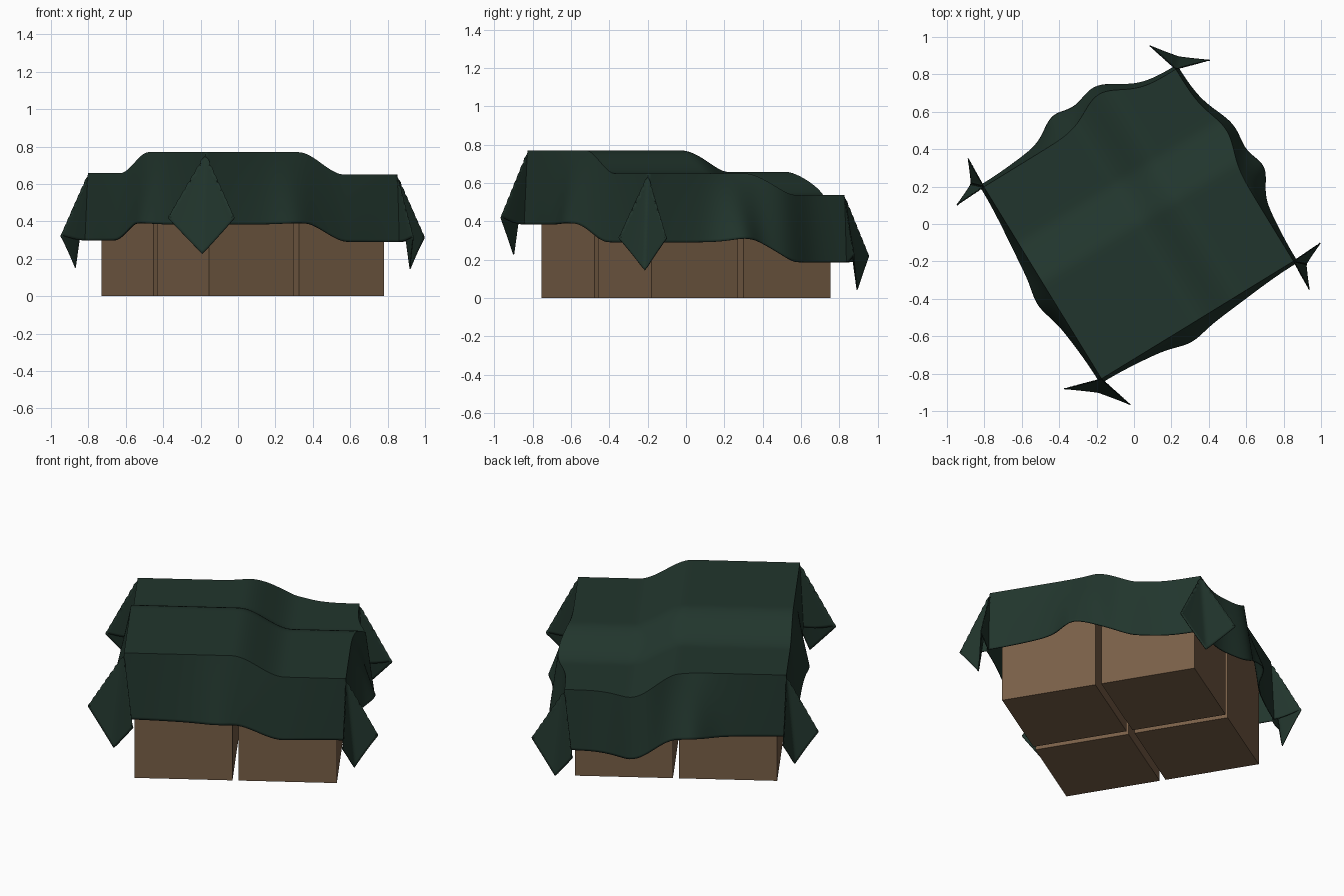
import bpy, bmesh, math
from mathutils import Vector, Matrix

if "Cube" in bpy.data.objects:
    bpy.data.objects.remove(bpy.data.objects["Cube"])

TURN = Matrix.Translation((0.025, 0, 0)) @ Matrix.Rotation(math.radians(31.5), 4, 'Z')
EDGE = 0.602     # half width of the cloth lying on the boxes
HANG = 0.388     # length of cloth hanging over each side


def material(name, rgb):
    m = bpy.data.materials.new(name)
    m.diffuse_color = (*rgb, 1)
    m.use_nodes = True
    m.node_tree.nodes["Principled BSDF"].inputs["Base Color"].default_value = m.diffuse_color
    return m


green = material("dark green cloth", (0.0155, 0.036, 0.026))
brown = material("cardboard brown", (0.19, 0.115, 0.063))


def add_object(name, bm, mat):
    bm.transform(TURN)
    bm.normal_update()
    me = bpy.data.meshes.new(name)
    bm.to_mesh(me)
    bm.free()
    me.materials.append(mat)
    ob = bpy.data.objects.new(name, me)
    bpy.context.collection.objects.link(ob)
    return ob


# Four boxes in a square, stepping down towards the back
def box(name, sx, sy, height):
    bm = bmesh.new()
    bmesh.ops.create_cube(bm, size=1)
    bmesh.ops.scale(bm, vec=(0.532, 0.532, height), verts=bm.verts)
    bmesh.ops.translate(bm, vec=(0.283 * sx, 0.283 * sy, height / 2), verts=bm.verts)
    add_object(name, bm, brown)


box("tall_box", -1, -1, 0.75)
box("right_middle_box", 1, -1, 0.632)
box("left_middle_box", -1, 1, 0.632)
box("low_box", 1, 1, 0.52)


# Cloth helpers
def step(x):
    t = min(max((x + 0.02) / 0.29, 0), 1)
    return t * t * (3 - 2 * t)


def bump(x, centre, width):
    return math.exp(-((x - centre) / width) ** 2)


def clamp(x):
    return max(-EDGE, min(EDGE, x))


def top(u, v):
    """Point on the lying part, bowed out where the cloth spans a step."""
    z = 0.77 - 0.12 * step(u) - 0.112 * step(v)
    bu = 0.06 * bump(v, 0.18, 0.16) * max(0, u / EDGE) ** 6
    bv = 0.1 * bump(u, 0.18, 0.16) * max(0, v / EDGE) ** 6
    return Vector((u + bu, v + bv, z))


def side_flare(s, far):
    """Outward lean of the hanging part along one side."""
    return (0.05 + (0.2 if far else 0.07) * bump(s, -0.09, 0.11)
            + 0.1 * math.cos(s / EDGE * math.pi / 2) ** 2)


def corner(a, b, su, sv):
    """Hanging corner, a cone folded into a kite with two lobes."""
    r, phi = math.hypot(a, b), math.atan2(b, a)
    x = 1 - abs(phi - math.pi / 4) / (math.pi / 4)
    if x < 0.4:
        lobe = math.sin(math.pi / 2 * x / 0.4)
    else:
        lobe = math.sin((1 - x) / 0.6 * 0.47) / math.sin(0.47)
    wide, lift = (0.43, 0.17) if su == sv else (0.32, 0.24)
    out = 0.036 * (1 - x) + 0.14 * x + lift * lobe
    perp = (0.036 * (1 - x) + wide * lobe) * (1 if phi < math.pi / 4 else -1)
    k = math.sqrt(0.5)
    # out runs along the diagonal, perp leans towards the nearer side
    dx, dy = (out + perp) * k, (out - perp) * k
    dz = -math.sqrt(max(0, 1 - dx * dx - dy * dy))
    return Vector((dx * su, dy * sv, dz)) * r


def drape(u, v):
    p = top(clamp(u), clamp(v))
    # lower parts hang slightly less
    k = 1 - 0.07 * max(step(u), step(v)) - 0.02 * min(step(u), step(v))
    a, b = max(0, abs(u) - EDGE) * k, max(0, abs(v) - EDGE) * k
    su, sv = math.copysign(1, u), math.copysign(1, v)
    if a > 0 and b > 0:
        return p + corner(a, b, su, sv)
    if a > 0:
        f = side_flare(v, su > 0)
        return p + Vector((su * f, 0, -math.sqrt(1 - f * f))) * a
    if b > 0:
        f = side_flare(u, sv > 0)
        return p + Vector((0, sv * f, -math.sqrt(1 - f * f))) * b
    return p


# Cloth: one grid, finer in the hanging border
line = [-EDGE - HANG + HANG * i / 26 for i in range(26)]
line += [-EDGE + 2 * EDGE * i / 60 for i in range(61)]
line += [EDGE + HANG * i / 26 for i in range(1, 27)]
bm = bmesh.new()
grid = [[bm.verts.new(drape(u, v)) for v in line] for u in line]
for i in range(len(line) - 1):
    for j in range(len(line) - 1):
        bm.faces.new((grid[i][j], grid[i + 1][j], grid[i + 1][j + 1], grid[i][j + 1]))
cloth = add_object("draped_cloth", bm, green)
bpy.context.view_layer.objects.active = cloth
cloth.select_set(True)
bpy.ops.object.shade_smooth_by_angle(angle=math.radians(50))
thick = cloth.modifiers.new("thickness", 'SOLIDIFY')
thick.thickness = 0.006
thick.offset = -1
